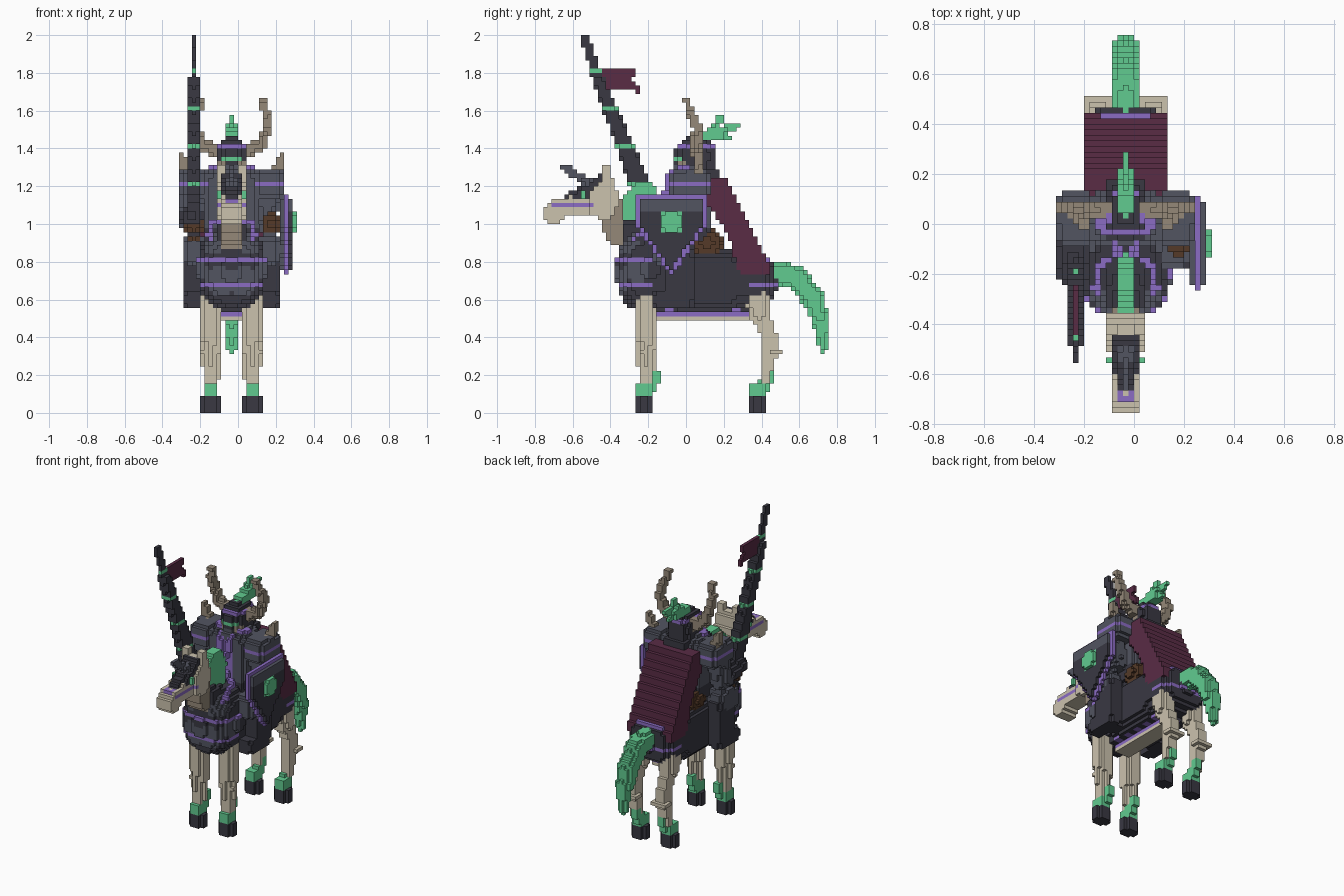
import bpy
import math
from mathutils import Vector

cube = bpy.data.objects.get("Cube")
if cube:
    bpy.data.objects.remove(cube, do_unlink=True)

UNIT = 2 / 90              # edge of one block
FULL = (-9, 9)             # unlimited range
COLOURS = {
    "bone": (.6, .54, .42), "old_bone": (.30, .25, .19),
    "dark_iron": (.041, .040, .055), "slate_steel": (.085, .09, .12),
    "purple_trim": (.26, .15, .55), "ghost_green": (.12, .6, .28),
    "maroon_cloth": (.10, .025, .06), "brown_leather": (.09, .042, .021),
}
BONE, OLD, DARK, SLATE, PURPLE, GREEN, MAROON, BROWN = COLOURS
materials = {}
for name, rgb in COLOURS.items():
    mat = materials[name] = bpy.data.materials.new(name)
    mat.use_nodes = True
    mat.diffuse_color = (*rgb, 1)
    mat.node_tree.nodes["Principled BSDF"].inputs["Base Color"].default_value = (*rgb, 1)
blocks = {}                # block index -> (part, colour)

def span(limits, shift):
    low, high = limits
    return range(math.ceil(low / UNIT - shift - .001), math.floor(high / UNIT - shift + .001) + 1)

def fill(part, colour, x, y, z, inside=None, mirror=False):
    """Fill every block whose middle lies in the ranges and passes the test."""
    for i in span(x, 0):
        for j in span(y, .5):
            for k in span(z, .5):
                if inside and not inside(Vector((i, j + .5, k + .5)) * UNIT):
                    continue
                blocks[i, j, k] = ("left_" + part if mirror else part, colour)
                if mirror:
                    blocks[-i, j, k] = ("right_" + part, colour)

def paint(ending, colour, x=FULL, y=FULL, z=FULL, near=None, radius=1):
    """Recolour the existing blocks of the parts with this name ending."""
    for key, (part, old) in list(blocks.items()):
        p = Vector((abs(key[0]), key[1] + .5, key[2] + .5)) * UNIT
        ranged = all(r[0] <= v <= r[1] for r, v in zip((x, y, z), p))
        if part.endswith(ending) and ranged and (not near or (p - Vector(near)).length < radius):
            blocks[key] = (part, colour)

def ball(part, colour, middle, radii, power=2, mirror=False):
    """Ellipsoid; a higher power makes it boxier."""
    def inside(p):
        return sum(abs((a - m) / r) ** power for a, m, r in zip(p, middle, radii)) <= 1
    fill(part, colour, *[(m - r, m + r) for m, r in zip(middle, radii)], inside, mirror)

def tube(part, colour, path, half=1, mirror=False):
    """Tapering tube through (x, y, z, radius); half limits its width in x."""
    def inside(p):
        for a, b in zip(path, path[1:]):
            start, line = Vector(a[:3]), Vector(b[:3]) - Vector(a[:3])
            t = min(1, max(0, (p - start).dot(line) / line.length_squared))
            near = start + line * t
            if abs(p.x - near.x) < half and (p - near).length <= a[3] + (b[3] - a[3]) * t:
                return True
        return False
    limits = [(min(p[n] - p[3] for p in path), max(p[n] + p[3] for p in path)) for n in range(3)]
    fill(part, colour, *limits, inside, mirror)

def slab(part, colour, x, outline, mirror=False):
    """Extrude a side outline of (y, z) points across x."""
    def inside(p):
        odd = False
        for (ya, za), (yb, zb) in zip(outline, outline[1:] + outline[:1]):
            if (za > p.z) != (zb > p.z) and p.y < ya + (yb - ya) * (p.z - za) / (zb - za):
                odd = not odd
        return odd
    y, z = [(min(v), max(v)) for v in zip(*outline)]
    fill(part, colour, x, y, z, inside, mirror)

# Mount legs: bone shafts, green fetlocks, dark hooves with cut corners
WIDE, SLIM = (.06, .16), (.07, .14)
tube("front_leg", BONE, [(.11, -.215, .64, .06), (.11, -.21, .4, .052), (.11, -.21, .18, .043)], mirror=True)
fill("front_leg", BONE, WIDE, (-.25, -.2), (.31, .34), mirror=True)
slab("hind_leg", BONE, SLIM, [(.29, .66), (.33, .52), (.38, .45), (.41, .35), (.39, .16), (.44, .16),
                              (.48, .3), (.49, .4), (.45, .5), (.45, .66)], True)
slab("hind_leg", BONE, WIDE, [(.31, .66), (.35, .53), (.4, .47), (.41, .5), (.43, .66)], True)
fill("hind_leg", BONE, WIDE, (.44, .51), (.31, .34), mirror=True)
for pair, middle in (("front", -.222), ("hind", .378)):
    fill(pair + "_fetlock", GREEN, SLIM, (middle - .04, middle + .04), (.08, .16), mirror=True)
    fill(pair + "_fetlock", GREEN, (.08, .13), (middle, middle + .07), (.12, .18), mirror=True)
    fill(pair + "_fetlock", GREEN, (.08, .13), (middle + .04, middle + .09), (.16, .22), mirror=True)
    fill(pair + "_hoof", DARK, WIDE, (middle - .025, middle + .025), (0, .09), mirror=True)
    fill(pair + "_hoof", DARK, SLIM, (middle - .045, middle + .045), (0, .09), mirror=True)

# Armoured body
slab("body", DARK, (-.12, .12), [(-.22, .6), (-.2, .92), (.1, .87), (.38, .83), (.38, .6), (.3, .56), (-.1, .56)])
ball("body", DARK, (0, .1, .7), (.17, .24, .17), 4)
ball("body", DARK, (0, -.19, .76), (.18, .18, .22), 2.6)
ball("body", DARK, (0, .33, .7), (.17, .15, .14), 3)
paint("body", SLATE, near=(.06, -.34, .7), radius=.08)
paint("body", SLATE, near=(.16, -.26, .76), radius=.07)
paint("body", SLATE, near=(.08, -.3, .9), radius=.07)
for level, front, back in ((.68, -.17, .33), (.81, -.1, .38)):
    band = (level - .012, level + .012)
    paint("body", PURPLE, y=(-1, front), z=band)
    paint("body", PURPLE, y=(back, 1), z=band)
fill("belly_plate", BONE, (-.06, .06), (-.16, .34), (.49, .51))
fill("belly_trim", PURPLE, (-.06, .06), (-.16, .34), (.51, .56))
fill("belly_trim", PURPLE, (-.1, .1), (-.16, .34), (.53, .56))
for step in range(6):
    paint("belly_trim", DARK, y=(step * .09 - .15, step * .09 - .12), z=(.53, .56))

# Neck, mane and tail
tube("neck_armour", DARK, [(0, -.2, .87, .12), (0, -.3, .96, .08)])
tube("collar", PURPLE, [(.12, -.27, .93, .016), (.11, -.17, 1, .016), (.02, -.11, 1.03, .016)], mirror=True)
slab("neck", OLD, (-.065, .065), [(-.48, 1.1), (-.42, .92), (-.34, .86), (-.33, 1.1), (-.38, 1.2)])
slab("mane", GREEN, (-.03, .03), [(-.37, 1.02), (-.35, 1.13), (-.26, 1.22), (-.17, 1.21), (-.12, 1.1),
                                  (-.16, .85), (-.22, .87), (-.27, 1)])
tube("tail", GREEN, [(0, .49, .74, .06), (0, .58, .72, .065), (0, .67, .61, .06),
                     (0, .715, .48, .045), (0, .725, .33, .02)], .06)

# Skull of the mount
slab("skull", BONE, (-.07, .07), [(-.5, 1.04), (-.5, 1.17), (-.42, 1.28), (-.38, 1.23), (-.35, 1.1), (-.42, 1.02)])
slab("skull", BONE, (-.05, .05), [(-.76, 1.03), (-.76, 1.09), (-.69, 1.13), (-.48, 1.17), (-.48, 1.06),
                                  (-.66, 1.03), (-.68, 1), (-.73, 1)])
paint("skull", PURPLE, y=(-.7, -.48), z=(1.09, 1.11))
paint("skull", PURPLE, x=(0, .03), y=(-.72, -.65), z=(1.1, 1.2))
paint("skull", BONE, x=(0, .01), y=(-.69, -.65), z=(1.1, 1.2))
fill("mount_ear", BONE, (.04, .07), (-.44, -.4), (1.24, 1.31), mirror=True)
slab("face_plate", DARK, (-.05, .05), [(-.62, 1.13), (-.45, 1.27), (-.44, 1.2), (-.5, 1.13)])
slab("face_plate", DARK, (-.03, .03), [(-.66, 1.1), (-.66, 1.14), (-.56, 1.2), (-.56, 1.1)])
tube("face_horn", SLATE, [(0, -.48, 1.19, .03), (0, -.64, 1.3, .017)])
fill("mount_eye", GREEN, (.06, .07), (-.56, -.53), (1.13, 1.18), mirror=True)

# Saddle and rider body
ball("saddle", BROWN, (0, .11, .9), (.16, .08, .07), 3)
ball("torso", SLATE, (0, .02, 1.08), (.15, .12, .23), 4)
paint("torso", PURPLE, x=(0, .05), y=(-.1, -.05), z=(.95, 1.25))
paint("torso", DARK, z=(.86, .98))
ball("rider_leg", DARK, (.2, -.04, .72), (.06, .08, .17), 5, True)
ball("rider_leg", SLATE, (.19, -.08, .86), (.07, .1, .08), 3, True)
ball("boot", DARK, (.21, -.07, .6), (.05, .11, .05), 4, True)
ball("shoulder_plate", SLATE, (.2, .02, 1.21), (.085, .115, .085), 3, True)
paint("shoulder_plate", PURPLE, z=(1.2, 1.225))
tube("shoulder_spike", OLD, [(.23, .06, 1.27, .03), (.27, .07, 1.36, .018)], mirror=True)
tube("neck_trim", PURPLE, [(.02, -.11, 1.15, .018), (.04, -.08, 1.27, .018), (.1, 0, 1.3, .018)], mirror=True)

# Arms
tube("right_arm", SLATE, [(-.21, 0, 1.15, .06), (-.21, -.03, 1, .06), (-.21, -.2, 1.04, .06)])
paint("right_arm", DARK, y=(-1, -.06))
tube("left_arm", SLATE, [(.19, 0, 1.15, .06), (.19, .03, 1, .05), (.2, -.07, .97, .05)])
ball("left_glove", BROWN, (.21, -.07, 1), (.05, .06, .06))

# Helmet with horns and plume
fill("gorget", DARK, (-.08, .08), (-.06, .17), (1.22, 1.29))
ball("helmet", DARK, (0, .05, 1.35), (.075, .11, .1), 3)
fill("helmet", DARK, (-.03, .03), (0, .1), (1.43, 1.47))
paint("helmet", PURPLE, z=(1.4, 1.425))
paint("helmet", OLD, x=(.03, .07), y=(-.1, -.01), z=(1.25, 1.33))
paint("helmet", GREEN, x=(0, .05), y=(-.1, -.02), z=(1.33, 1.355))
tube("helmet_horn", OLD, [(.07, .06, 1.38, .04), (.15, .06, 1.42, .03), (.19, .06, 1.51, .027),
                          (.185, .03, 1.58, .024), (.165, 0, 1.65, .018)], mirror=True)
for tip in ((0, .27, 1.52), (0, .19, 1.57), (0, .24, 1.45)):
    tube("plume", GREEN, [(0, .06, 1.46, .03), (0, .13, 1.47, .035), (*tip, .016)], .04)

# Cape
slab("cape", MAROON, (-.165, .165), [(.12, 1.2), (.14, 1.25), (.21, 1.25), (.46, .75), (.44, .73),
                                     (.28, .74), (.22, .95), (.12, 1.1)])

# Shield: purple rim layer between a slate back and a dark front, green boss
def shield_outline(inset):
    side, top, low = .19 - inset, 1.155 - inset, .72 + inset * 1.6
    return [(y - .08, z) for y, z in ((-side, top), (side, top), (side, 1), (0, low), (-side, 1))]

slab("shield", SLATE, (.26, .32), shield_outline(.022))
paint("shield", DARK, x=(.3, .33), z=(0, 1.07))
slab("shield_rim", PURPLE, (.28, .3), shield_outline(0))
ball("shield_boss", GREEN, (.31, -.078, 1.01), (.045, .065, .065))

# Lance with rings and pennant
tube("lance", DARK, [(-.2, -.06, .78, .035), (-.2, -.24, 1.2, .055), (-.2, -.46, 1.76, .032)], .03)
tube("lance", DARK, [(-.2, -.46, 1.76, .03), (-.2, -.54, 1.99, .021)], .01)
paint("lance", BROWN, z=(0, .93))
for level in (1.21, 1.41, 1.62, 1.81):
    paint("lance", GREEN, z=(level - .012, level + .012))
ball("right_glove", BROWN, (-.2, -.17, 1), (.06, .06, .05))
slab("pennant", MAROON, (-.21, -.19), [(-.45, 1.83), (-.27, 1.83), (-.25, 1.8), (-.3, 1.77), (-.25, 1.74),
                                       (-.25, 1.69), (-.29, 1.72), (-.42, 1.72)])

# Turn the blocks of each part into one mesh of its outer faces
parts = {}
for key, (part, colour) in blocks.items():
    parts.setdefault(part, []).append((key, colour))
for part, members in parts.items():
    corners, faces, tints = {}, [], []
    used = sorted({colour for _, colour in members})
    for key, colour in members:
        for axis, side in [(a, s) for a in range(3) for s in (0, 1)]:
            beside = list(key)
            beside[axis] += 2 * side - 1
            if tuple(beside) in blocks:
                continue
            face = []
            for u, v in ((0, 0), (1, 0), (1, 1), (0, 1)):
                corner = list(key)
                corner[axis] += side
                corner[(axis + 1) % 3] += u
                corner[(axis + 2) % 3] += v
                face.append(corners.setdefault(tuple(corner), len(corners)))
            faces.append(face if side else face[::-1])
            tints.append(used.index(colour))
    mesh = bpy.data.meshes.new(part)
    mesh.from_pydata([((i - 2) * UNIT, j * UNIT, k * UNIT) for i, j, k in corners], [], faces)
    for colour in used:
        mesh.materials.append(materials[colour])
    mesh.polygons.foreach_set("material_index", tints)
    bpy.context.collection.objects.link(bpy.data.objects.new(part, mesh))
